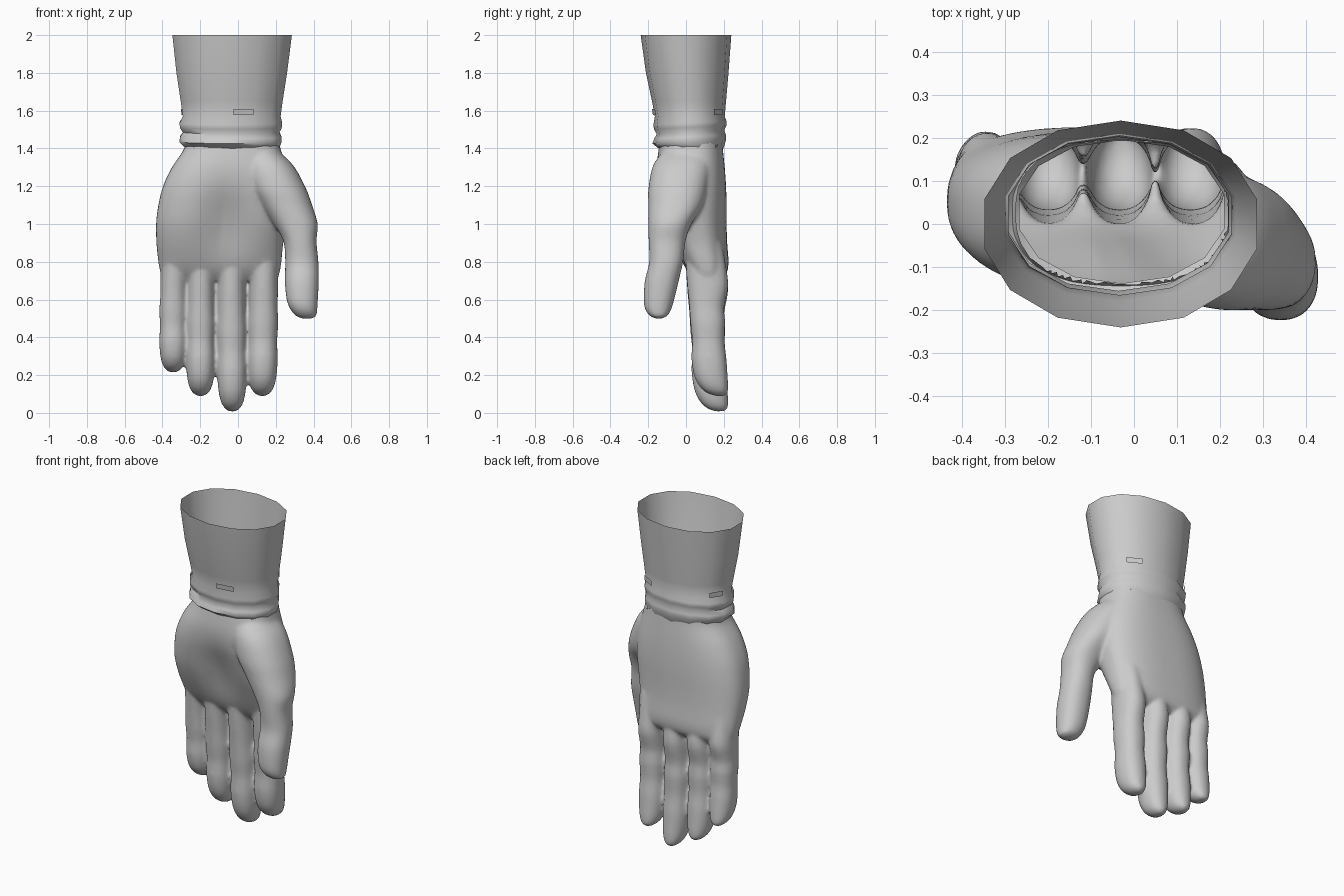
import bpy, bmesh, math
from mathutils import Vector

if "Cube" in bpy.data.objects:
    bpy.data.objects.remove(bpy.data.objects["Cube"])

grey = bpy.data.materials.new("light grey")
grey.diffuse_color = (0.6, 0.6, 0.6, 1)
grey.use_nodes = True
grey.node_tree.nodes["Principled BSDF"].inputs["Base Color"].default_value = grey.diffuse_color


def oval(x, y, z, rx, ry, n, power=2.0, start=0.0):
    """One horizontal ring; power above 2 squares it off."""
    ring = []
    for i in range(n):
        a = 2 * math.pi * (i + start) / n
        c, s = math.cos(a), math.sin(a)
        ring.append(Vector((x + rx * math.copysign(abs(c) ** (2 / power), c),
                            y + ry * math.copysign(abs(s) ** (2 / power), s), z)))
    return ring


def smooth_rows(rows, steps=5):
    """Catmull-Rom interpolation between rows of numbers."""
    out = []
    for i in range(len(rows) - 1):
        p = [rows[max(i - 1, 0)], rows[i], rows[i + 1], rows[min(i + 2, len(rows) - 1)]]
        for k in range(steps):
            t = k / steps
            out.append([0.5 * (2 * b + (c - a) * t + (2 * a - 5 * b + 4 * c - d) * t * t
                               + (3 * b - a - 3 * c + d) * t ** 3) for a, b, c, d in zip(*p)])
    return out + [rows[-1]]


def loft(bm, rings, capped=True):
    loops = [[bm.verts.new(p) for p in r] for r in rings]
    n = len(rings[0])
    faces = []
    for a, b in zip(loops, loops[1:]):
        for i in range(n):
            j = (i + 1) % n
            faces.append(bm.faces.new((a[i], a[j], b[j], b[i])))
    if capped:
        faces += [bm.faces.new(loops[0]), bm.faces.new(loops[-1][::-1])]
    bmesh.ops.recalc_face_normals(bm, faces=faces)


def finish(name, bm):
    me = bpy.data.meshes.new(name)
    bm.to_mesh(me)
    bm.free()
    me.materials.append(grey)
    ob = bpy.data.objects.new(name, me)
    bpy.context.collection.objects.link(ob)
    bpy.ops.object.select_all(action='DESELECT')
    ob.select_set(True)
    bpy.context.view_layer.objects.active = ob
    return ob


# Palm: z, left, right, front, back
palm = [(1.48, -.27, .21, -.13, .19), (1.40, -.285, .225, -.145, .195),
        (1.30, -.35, .255, -.16, .205), (1.20, -.397, .275, -.16, .212),
        (1.10, -.422, .275, -.145, .215), (1.00, -.434, .26, -.12, .215),
        (0.90, -.432, .24, -.08, .218), (0.80, -.422, .23, -.03, .225),
        (0.74, -.41, .22, .01, .215), (0.70, -.39, .20, .05, .18)]
bm = bmesh.new()
loft(bm, [oval((l + r) / 2, (f + b) / 2, z, (r - l) / 2, (b - f) / 2, 48, 2.5)
          for z, l, r, f, b in smooth_rows(palm)])
# Hollow in the middle of the palm
for v in bm.verts:
    if v.co.y < 0.05:
        v.co.y += 0.055 * math.exp(-((v.co.x + .06) / .13) ** 2 - ((v.co.z - 1.0) / .2) ** 2)

# Fingers: root x, middle x, tip x, tip z, half width
fingers = [(-.335, -.347, -.343, .215, .071), (-.195, -.20, -.198, .09, .075),
           (-.035, -.036, -.03, .008, .076), (.138, .132, .128, .09, .078)]
# Along each finger: fraction, width factor, centre y, half depth
shape = [(0, .90, .10, .09), (.14, .95, .105, .105), (.28, 1.0, .115, .108),
         (.42, .98, .11, .092), (.52, 1.04, .115, .092), (.64, .98, .118, .085),
         (.76, 1.03, .122, .092), (.87, .96, .132, .088), (.94, .80, .148, .075),
         (.98, .55, .165, .055), (1.0, .22, .178, .025)]
for x0, x1, x2, tip, w in fingers:
    rows = []
    for t, fw, y, d in shape:
        x = x0 * (1 - t) ** 2 + 2 * x1 * t * (1 - t) + x2 * t * t
        rows.append((x, y, .90 + (tip - .90) * t, w * fw, d * (.9 + w - .071 + .1 * (w > .072))))
    loft(bm, [oval(x, y, z, rx, ry, 24, 2.2) for x, y, z, rx, ry in smooth_rows(rows)])

# Thumb with its fleshy root: x, y, z, half width, half depth
thumb = [(.10, .00, 1.42, .07, .09), (.155, -.02, 1.32, .13, .15), (.205, -.04, 1.20, .15, .158),
         (.255, -.055, 1.10, .138, .145), (.305, -.085, 1.00, .117, .115),
         (.328, -.10, .91, .088, .098), (.338, -.105, .80, .088, .09),
         (.338, -.128, .70, .090, .090), (.340, -.143, .60, .083, .081),
         (.348, -.147, .55, .072, .07), (.36, -.145, .515, .056, .048), (.365, -.145, .50, .028, .02)]
loft(bm, [oval(*row, 28, 2.2) for row in smooth_rows(thumb)])

# Blend palm, fingers and thumb into one skin
hand = finish("hand", bm)
remesh = hand.modifiers.new("blend", 'REMESH')
remesh.mode, remesh.voxel_size = 'VOXEL', 0.01
soften = hand.modifiers.new("soften", 'SMOOTH')
soften.factor, soften.iterations = 0.5, 8
thin = hand.modifiers.new("thin", 'DECIMATE')
thin.ratio = 0.3
for m in ("blend", "soften", "thin"):
    bpy.ops.object.modifier_apply(modifier=m)

# Open the wrist end so the glove is hollow
bm = bmesh.new()
bm.from_mesh(hand.data)
bmesh.ops.delete(bm, geom=[f for f in bm.faces if f.calc_center_median().z > 1.435], context='FACES')
bm.to_mesh(hand.data)
bm.free()
bpy.ops.object.shade_smooth()

# Cuff with two wrist folds: z, left, right, front, back
cuff = [(2.0, -.355, .293, -.24, .24), (1.8, -.333, .267, -.212, .225),
        (1.65, -.31, .243, -.18, .212), (1.57, -.298, .232, -.165, .205),
        (1.535, -.316, .24, -.172, .214), (1.51, -.314, .238, -.17, .214),
        (1.485, -.297, .225, -.155, .202), (1.46, -.314, .237, -.168, .212),
        (1.435, -.316, .238, -.178, .212), (1.41, -.292, .228, -.158, .202),
        (1.395, -.272, .215, -.138, .195)]


def cuff_ring(z, l, r, f, b, grow=0.0):
    return oval((l + r) / 2, (f + b) / 2, z, (r - l) / 2 + grow, (b - f) / 2 + grow, 14, 2.1, 0.5)


bm = bmesh.new()
rings = [cuff_ring(*row) for row in cuff]
# The folds dip a little toward the front
for ring in rings[4:9]:
    for p in ring:
        p.z += 0.05 * p.y
loft(bm, rings, capped=False)
finish("cuff", bm)
bpy.ops.object.shade_smooth_by_angle(angle=math.radians(60))

# Small tabs lying on the cuff just above the folds
upper = cuff_ring(*cuff[2], .007)
lower = cuff_ring(*cuff[3], .011)
for name, i in (("front_tab", 10), ("back_right_tab", 1), ("back_left_tab", 5)):
    corners = []
    for s in (.08, .92):
        a, b = upper[i].lerp(upper[(i + 1) % 14], s), lower[i].lerp(lower[(i + 1) % 14], s)
        corners.append((a.lerp(b, .5), a.lerp(b, .9)))
    bm = bmesh.new()
    (a, b), (c, d) = corners
    bm.faces.new([bm.verts.new(p) for p in (b, d, c, a)])
    finish(name, bm)
